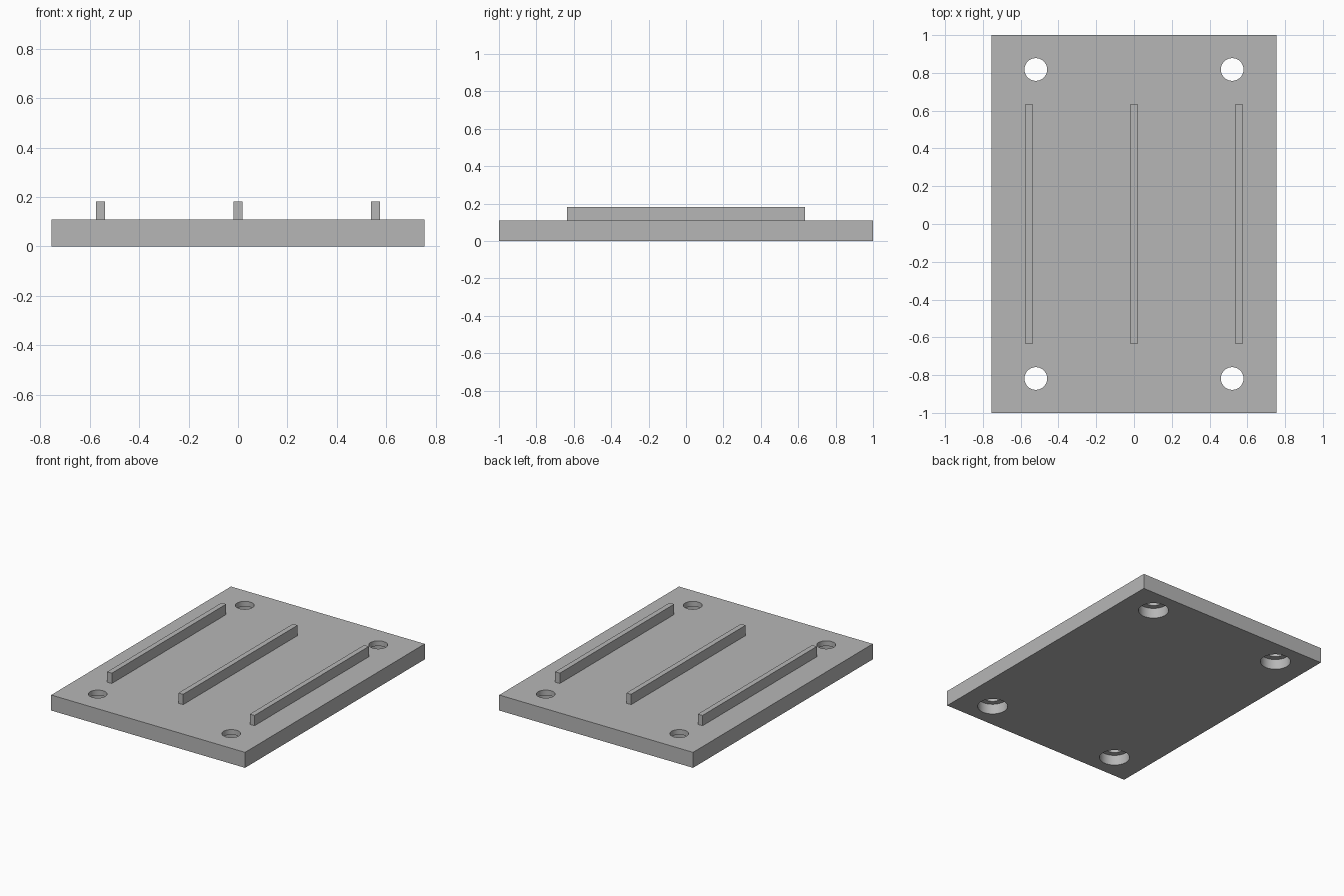
import bpy
import bmesh
from mathutils import Matrix, Vector

cube = bpy.data.objects.get("Cube")
if cube:
    bpy.data.objects.remove(cube, do_unlink=True)

UNIT = 2 / 55                      # one design unit
THICK = 3 * UNIT
BORE_DEPTH = 2 * UNIT
HOLE_X, HOLE_Y = 0.52, 0.818

grey = bpy.data.materials.new("plain grey")
grey.use_nodes = True
colour = (0.47, 0.47, 0.47, 1)
grey.diffuse_color = colour
grey.node_tree.nodes["Principled BSDF"].inputs["Base Color"].default_value = colour


def finish(name, bm):
    mesh = bpy.data.meshes.new(name)
    bm.to_mesh(mesh)
    bm.free()
    obj = bpy.data.objects.new(name, mesh)
    bpy.context.collection.objects.link(obj)
    mesh.materials.append(grey)
    return obj


def box(name, centre, size):
    bm = bmesh.new()
    bmesh.ops.create_cube(bm, size=1, matrix=Matrix.LocRotScale(Vector(centre), None, Vector(size)))
    return finish(name, bm)


def corner_cylinders(name, radius, low, high):
    """One upright cylinder at each of the four corner positions."""
    bm = bmesh.new()
    for sx in (-1, 1):
        for sy in (-1, 1):
            place = Matrix.Translation((sx * HOLE_X, sy * HOLE_Y, (low + high) / 2))
            bmesh.ops.create_cone(bm, cap_ends=True, segments=48, radius1=radius,
                                  radius2=radius, depth=high - low, matrix=place)
    return finish(name, bm)


def cut(target, cutter):
    cutter.hide_render = True
    mod = target.modifiers.new("cut", "BOOLEAN")
    mod.operation = "DIFFERENCE"
    mod.solver = "EXACT"
    mod.object = cutter
    bpy.context.view_layer.objects.active = target
    bpy.ops.object.modifier_apply(modifier=mod.name)
    bpy.data.objects.remove(cutter, do_unlink=True)


# Base plate with through holes, counterbored from below
plate = box("base_plate", (0, 0, THICK / 2), (1.51, 2, THICK))
cut(plate, corner_cylinders("hole_cutter", 0.06, -0.1, THICK + 0.1))
cut(plate, corner_cylinders("counterbore_cutter", 0.098, -0.1, BORE_DEPTH))

bpy.ops.object.select_all(action="DESELECT")
plate.select_set(True)
bpy.context.view_layer.objects.active = plate
bpy.ops.object.shade_smooth_by_angle(angle=0.6)

# Three raised ribs along the top
for name, x in (("right_rib", -0.556), ("middle_rib", 0), ("left_rib", 0.556)):
    box(name, (x, 0, THICK + UNIT), (UNIT, 35 * UNIT, 2 * UNIT))
